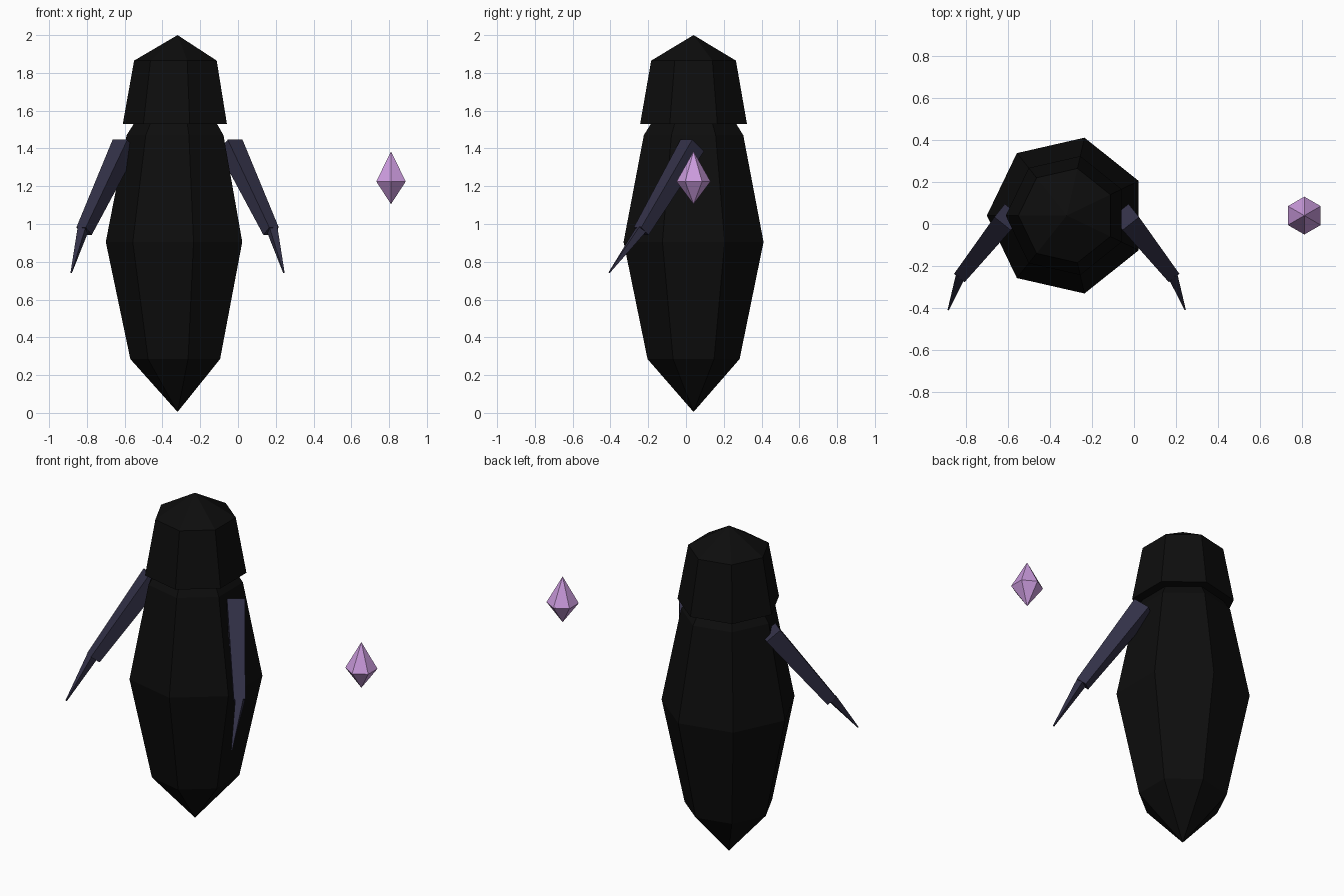
import bpy, bmesh, math
from mathutils import Vector

cube = bpy.data.objects.get("Cube")
if cube:
    bpy.data.objects.remove(cube, do_unlink=True)


def material(name, rgb):
    m = bpy.data.materials.new(name)
    m.use_nodes = True
    m.diffuse_color = (*rgb, 1)
    m.node_tree.nodes["Principled BSDF"].inputs["Base Color"].default_value = (*rgb, 1)
    return m


black = material("cloth black", (0.004, 0.004, 0.004))
slate = material("slate violet", (0.032, 0.030, 0.062))
lilac = material("crystal lilac", (0.60, 0.33, 0.73))


def finish(name, bm, mat):
    bmesh.ops.recalc_face_normals(bm, faces=bm.faces)
    mesh = bpy.data.meshes.new(name)
    bm.to_mesh(mesh)
    bm.free()
    mesh.materials.append(mat)
    ob = bpy.data.objects.new(name, mesh)
    bpy.context.collection.objects.link(ob)
    return ob


def skin(bm, rings):
    """Bridge rings of equal size; a ring of one vertex is an apex."""
    for a, b in zip(rings, rings[1:]):
        n = max(len(a), len(b))
        for i in range(n):
            j = (i + 1) % n
            if len(a) == 1:
                bm.faces.new((a[0], b[i], b[j]))
            elif len(b) == 1:
                bm.faces.new((a[i], a[j], b[0]))
            else:
                bm.faces.new((a[i], a[j], b[j], b[i]))
    for ring in (rings[0], rings[-1]):
        if len(ring) > 2:
            bm.faces.new(ring)


def faceted(name, centre, sides, start, profile, mat):
    """Low-poly turned shape from (radius, height) pairs."""
    bm = bmesh.new()
    rings = []
    for r, z in profile:
        count = sides if r else 1
        angles = [start + math.tau * i / sides for i in range(count)]
        rings.append([bm.verts.new((centre[0] + r * math.cos(t),
                                    centre[1] + r * math.sin(t), z)) for t in angles])
    skin(bm, rings)
    return finish(name, bm, mat)


def square_bar(name, start, end, width0, width1, mat):
    """Tapered bar with a square section, one pair of sides kept level."""
    start, end = Vector(start), Vector(end)
    axis = (end - start).normalized()
    level = axis.cross(Vector((0, 0, 1))).normalized()
    rise = level.cross(axis)
    bm = bmesh.new()
    rings = []
    for p, w in ((start, width0), (end, width1)):
        rings.append([bm.verts.new(p + (level * a + rise * b) * w / 2)
                      for a, b in ((-1, -1), (1, -1), (1, 1), (-1, 1))])
    skin(bm, rings)
    return finish(name, bm, mat)


# Robed body and hood share one seven-sided axis
CENTRE = (-0.32, 0.04)
faceted("robe_body", CENTRE, 7, math.pi,
        [(0, 0.005), (0.25, 0.285), (0.38, 0.905), (0.27, 1.47), (0.2, 1.58), (0, 1.65)], black)
faceted("hood", CENTRE, 7, math.pi,
        [(0.29, 1.53), (0.23, 1.865), (0, 2.0)], black)

# Arms and claws, mirrored about the body axis
for side, s in (("left", 1), ("right", -1)):
    def point(x, y, z):
        return (CENTRE[0] + s * x, y, z)
    square_bar(side + "_arm", point(0.28, 0.033, 1.416), point(0.495, -0.237, 0.962),
               0.1, 0.064, slate)
    square_bar(side + "_claw", point(0.50, -0.235, 0.975), point(0.563, -0.407, 0.742),
               0.046, 0.006, slate)

# Floating crystal
faceted("floating_crystal", (0.81, 0.04), 6, math.pi / 2,
        [(0, 1.105), (0.09, 1.225), (0, 1.385)], lilac)
